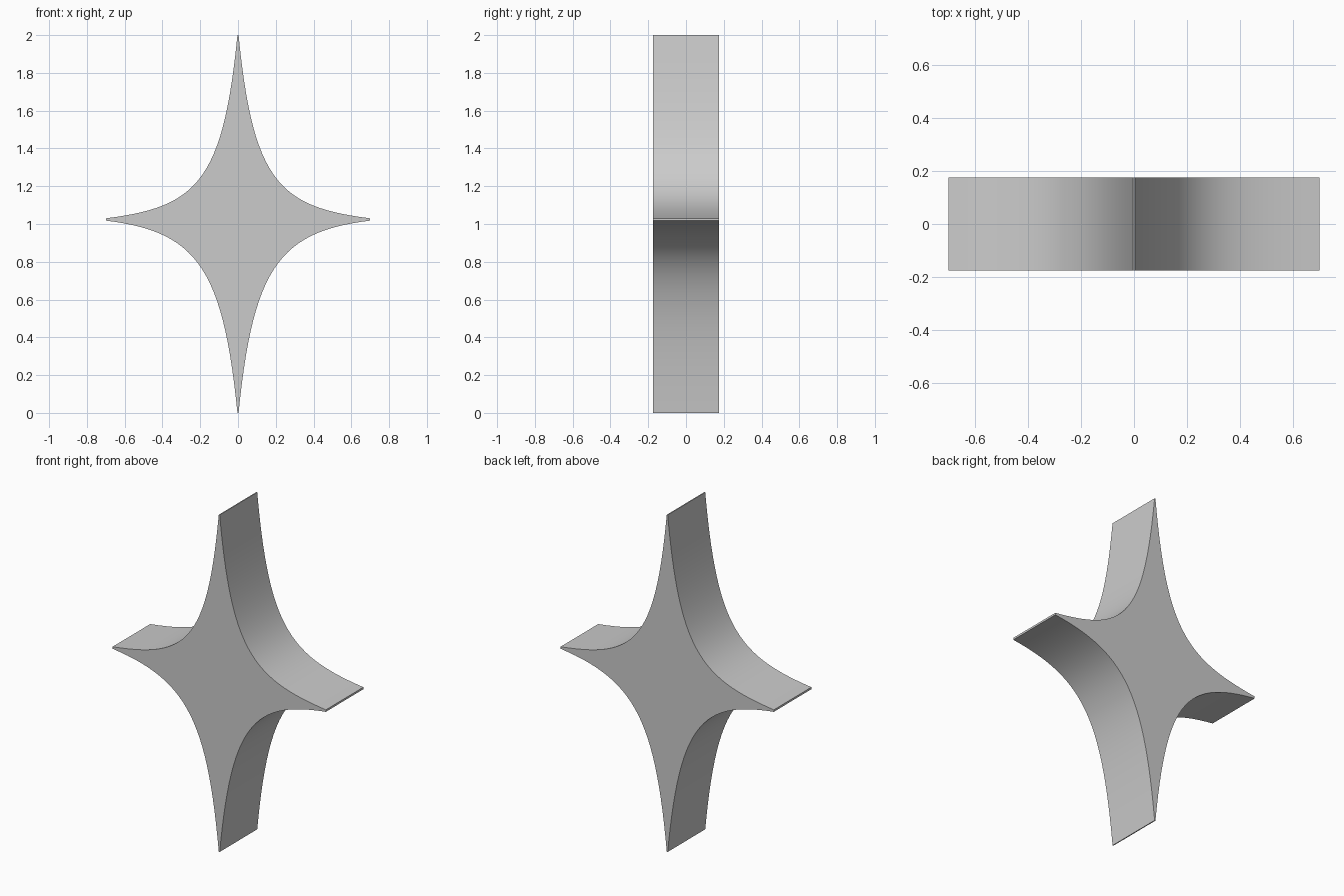
import bpy, bmesh
from mathutils import Vector
from mathutils.geometry import interpolate_bezier

if "Cube" in bpy.data.objects:
    bpy.data.objects.remove(bpy.data.objects["Cube"])

HALF_DEPTH = 0.176


def arc(*pts):
    return interpolate_bezier(*[Vector((x, 0, z)) for x, z in pts], 28)


# Right half of the star outline, top tip to bottom tip
upper = arc((0.003, 2.0), (0.08, 1.22), (0.22, 1.09), (0.70, 1.03))
lower = arc((0.70, 1.018), (0.22, 0.96), (0.08, 0.77), (0.003, 0.0))
right = upper + lower

# Mirror for the left half
outline = right + [Vector((-p.x, 0, p.z)) for p in reversed(right)]

# Extrude the outline through the depth
bm = bmesh.new()
face = bm.faces.new([bm.verts.new((p.x, -HALF_DEPTH, p.z)) for p in outline])
ext = bmesh.ops.extrude_face_region(bm, geom=[face], use_keep_orig=True)
moved = [v for v in ext["geom"] if isinstance(v, bmesh.types.BMVert)]
bmesh.ops.translate(bm, verts=moved, vec=(0, 2 * HALF_DEPTH, 0))
bmesh.ops.recalc_face_normals(bm, faces=bm.faces)

mesh = bpy.data.meshes.new("four_point_star")
bm.to_mesh(mesh)
bm.free()
star = bpy.data.objects.new("four_point_star", mesh)
bpy.context.collection.objects.link(star)

# Smooth curved sides, crisp front and back edges
bpy.context.view_layer.objects.active = star
star.select_set(True)
bpy.ops.object.shade_smooth_by_angle()
